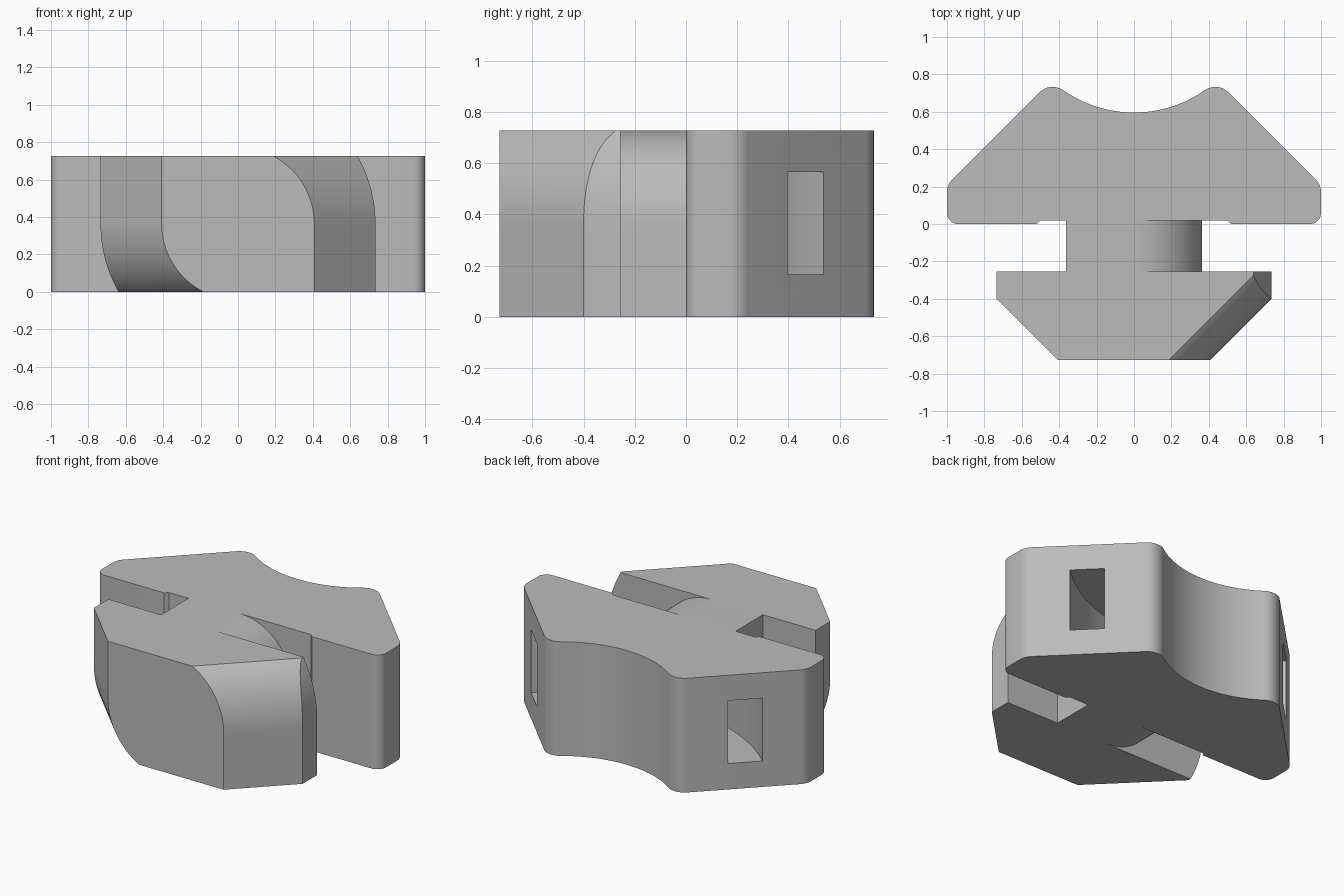
import bpy, bmesh, math

H = 0.727          # overall height
MID = H / 2
LEVELS = 40

cube = bpy.data.objects.get("Cube")
if cube:
    bpy.data.objects.remove(cube, do_unlink=True)

grey = bpy.data.materials.new("plain grey")
grey.use_nodes = True
colour = (0.5, 0.5, 0.5, 1)
grey.diffuse_color = colour
grey.node_tree.nodes["Principled BSDF"].inputs["Base Color"].default_value = colour


def arc(cx, cy, r, start, end, n):
    steps = [math.radians(start + (end - start) * i / n) for i in range(n + 1)]
    return [(cx + r * math.cos(a), cy + r * math.sin(a)) for a in steps]


def loft(name, layers, caps=True):
    """Join equal-length outlines, given as (z, points), into a solid."""
    bm = bmesh.new()
    rings = [[bm.verts.new((x, y, z)) for x, y in pts] for z, pts in layers]
    n = len(rings[0])
    for low, high in zip(rings, rings[1:]):
        for i in range(n):
            j = (i + 1) % n
            if caps or i % 2 == 0:
                bm.faces.new((low[i], low[j], high[j], high[i]))
    bm.faces.new(rings[0][::-1])
    bm.faces.new(rings[-1])
    bmesh.ops.recalc_face_normals(bm, faces=bm.faces)
    mesh = bpy.data.meshes.new(name)
    bm.to_mesh(mesh)
    bm.free()
    mesh.materials.append(grey)
    obj = bpy.data.objects.new(name, mesh)
    bpy.context.collection.objects.link(obj)
    return obj


def activate(obj):
    bpy.ops.object.select_all(action='DESELECT')
    obj.select_set(True)
    bpy.context.view_layer.objects.active = obj


def half_widths(r, z):
    """Left and right extents: rounded at upper right and lower left only."""
    rounded = math.sqrt(max(r * r - (z - MID) ** 2, 0))
    return (r, rounded) if z > MID else (rounded, r)


# Back plate: rounded corners and a concave cradle
half = [(0.5, 0.02), (0.52, 0)]
half += arc(0.94, 0.06, 0.06, -90, 0, 8)
half += arc(0.9, 0.169, 0.1, 0, 45, 8)
half += arc(0.435, 0.633, 0.1, 45, 125, 14)
half += arc(0, 1.256, 0.66, -55, -90, 16)[1:]
outline = half + [(-x, y) for x, y in half[-2::-1]]
plate = loft("back_plate", [(0, outline), (H, outline)])

# Curved strap channel through the plate, concentric with the cradle
ring = arc(0, 1.256, 1.185, -150, -30, 64) + arc(0, 1.256, 0.985, -30, -150, 64)
cutter = loft("channel_cutter", [(0.165, ring), (0.565, ring)])
cutter.hide_render = True
activate(plate)
cut = plate.modifiers.new("channel", 'BOOLEAN')
cut.object = cutter
cut.operation = 'DIFFERENCE'
cut.solver = 'EXACT'
bpy.ops.object.modifier_apply(modifier=cut.name)
bpy.data.objects.remove(cutter, do_unlink=True)

# Neck and tapered locking head, rounded so that they can twist into a slot
FRONT, BACK = -0.727, -0.255
neck_layers, head_layers = [], []
for i in range(LEVELS + 1):
    z = MID - MID * math.cos(math.pi * i / LEVELS)
    left, right = half_widths(0.363, z)
    neck_layers.append((z, [(right, BACK), (right, 0.02), (-left, 0.02), (-left, BACK)]))
    left, right = half_widths(0.735, z)
    tip_left, tip_right = half_widths(0.408, z)
    head_layers.append((z, [
        (tip_right, FRONT), (right, FRONT + right - tip_right), (right, BACK),
        (-left, BACK), (-left, FRONT + left - tip_left), (-tip_left, FRONT)]))
neck = loft("neck", neck_layers, caps=False)
head = loft("locking_head", head_layers)

for obj in (plate, neck, head):
    activate(obj)
    bpy.ops.object.shade_smooth_by_angle(angle=math.radians(25))
